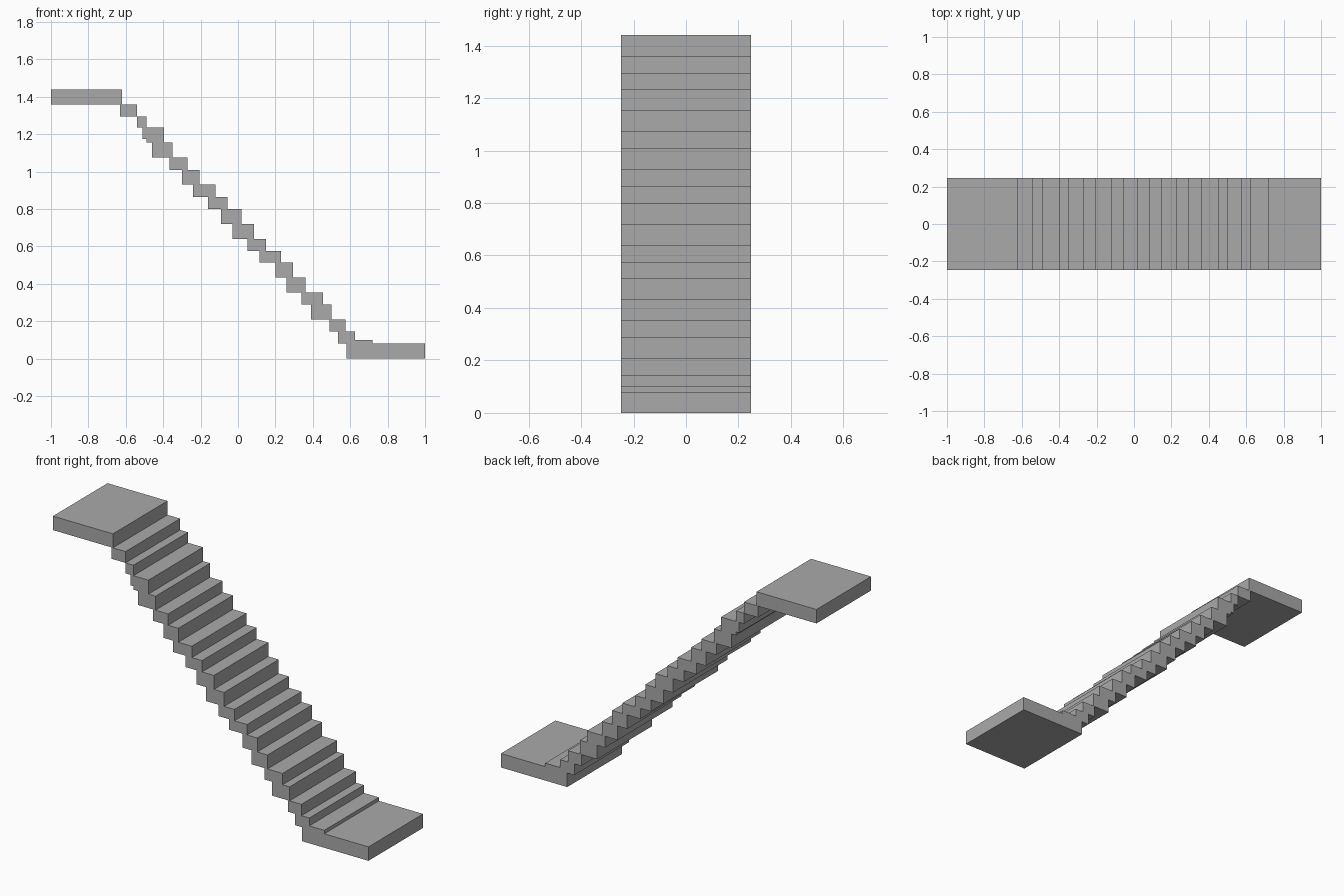
import bpy
import bmesh

HALF_DEPTH = 0.247

# Stair courses from floor to top: (upper height, tread nosing x, soffit x)
COURSES = [
    (.08, 1, .58), (.10, .72, .535), (.145, .625, .535),
    (.21, .575, .49), (.29, .50, .39), (.355, .455, .34),
    (.435, .36, .26), (.515, .295, .20), (.575, .23, .115),
    (.64, .15, .05), (.72, .085, -.03), (.80, .02, -.09),
    (.865, -.055, -.16), (.93, -.12, -.24), (1.01, -.205, -.30),
    (1.075, -.27, -.365), (1.155, -.35, -.46), (1.175, -.395, -.49),
    (1.235, -.395, -.51), (1.295, -.49, -.54), (1.36, -.54, -.63),
    (1.44, -.62, -1),
]


def make_material(name, color):
    material = bpy.data.materials.new(name)
    material.use_nodes = True
    material.diffuse_color = color
    shader = material.node_tree.nodes["Principled BSDF"]
    shader.inputs["Base Color"].default_value = color
    return material


def stair_profile(courses):
    """Closed side outline: up the treads, then down the stepped soffit."""
    treads, soffit = [], []
    bottom = 0
    for top, nosing, back in courses:
        treads += [(nosing, bottom), (nosing, top)]
        soffit += [(back, bottom), (back, top)]
        bottom = top
    outline = []
    for point in treads + soffit[::-1]:
        if not outline or point != outline[-1]:
            outline.append(point)
    return outline


def extrude_profile(name, outline, material):
    """Sweep a side outline across the full width of the stair."""
    bm = bmesh.new()
    side = bm.faces.new([bm.verts.new((x, -HALF_DEPTH, z)) for x, z in outline])
    swept = bmesh.ops.extrude_face_region(bm, geom=[side], use_keep_orig=True)
    moved = [v for v in swept["geom"] if isinstance(v, bmesh.types.BMVert)]
    bmesh.ops.translate(bm, verts=moved, vec=(0, HALF_DEPTH * 2, 0))
    bmesh.ops.recalc_face_normals(bm, faces=bm.faces)
    mesh = bpy.data.meshes.new(name)
    bm.to_mesh(mesh)
    bm.free()
    mesh.materials.append(material)
    obj = bpy.data.objects.new(name, mesh)
    bpy.context.collection.objects.link(obj)
    return obj


default_cube = bpy.data.objects.get("Cube")
if default_cube:
    bpy.data.objects.remove(default_cube, do_unlink=True)

# Stair flight with its lower and upper landings
concrete = make_material("concrete grey", (.4, .4, .4, 1))
extrude_profile("stair_flight_with_landings", stair_profile(COURSES), concrete)
